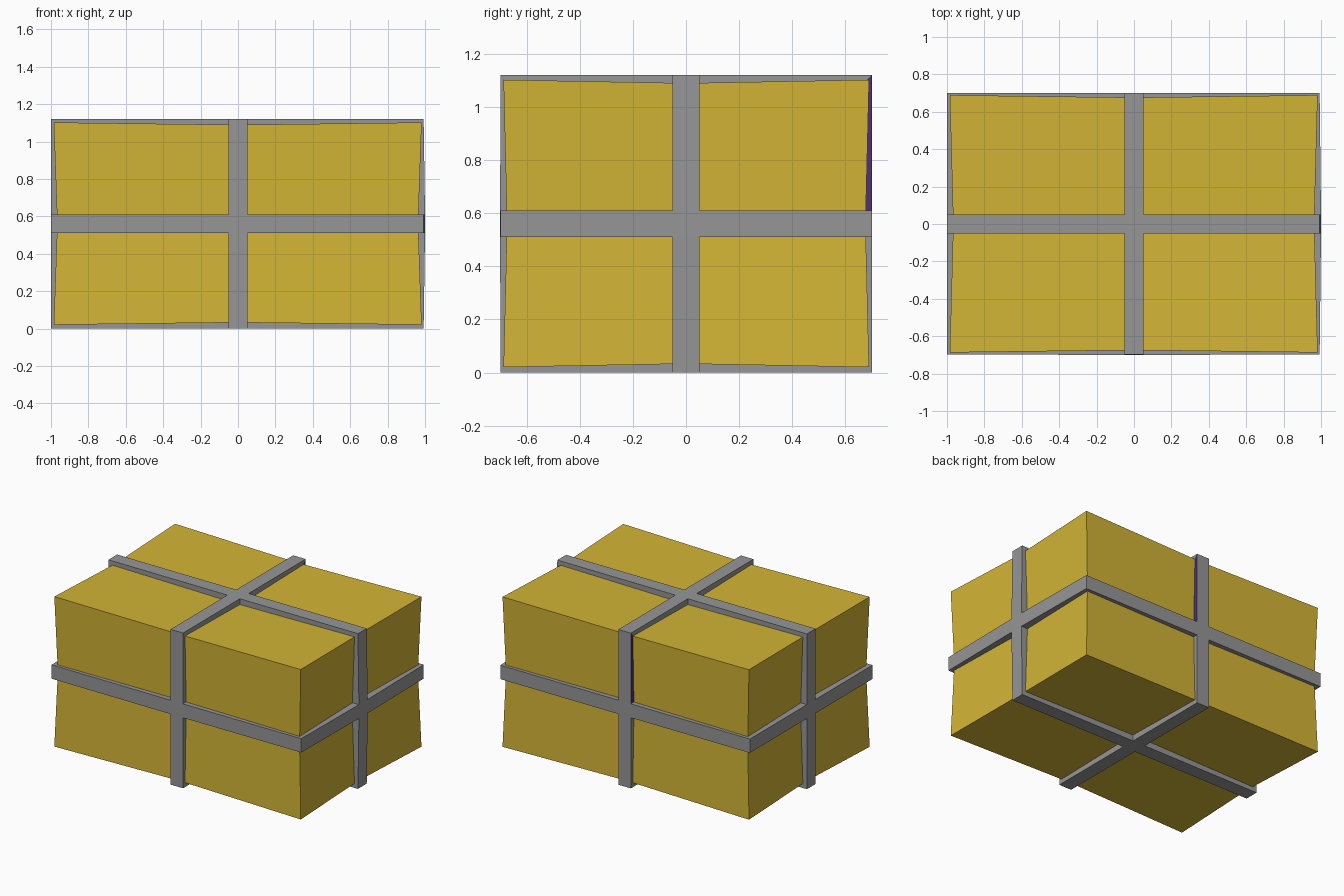
import bpy, bmesh
from mathutils import Vector

if "Cube" in bpy.data.objects:
    bpy.data.objects.remove(bpy.data.objects["Cube"])


def material(name, rgb):
    m = bpy.data.materials.new(name)
    m.diffuse_color = (*rgb, 1)
    m.use_nodes = True
    m.node_tree.nodes["Principled BSDF"].inputs["Base Color"].default_value = m.diffuse_color
    return m


yellow = material("mustard yellow", (0.65, 0.46, 0.036))
grey = material("strap grey", (0.305, 0.305, 0.305))
purple = material("dark purple", (0.075, 0.032, 0.18))

BAND = 0.05   # half width of every strap
MID_Z = 0.56


def lattice_box(lo, hi, shift_lo, shift_hi):
    """Box with 3x3 faces per side; shift moves each side outward per
    neighbouring axis that lies on a strap line."""
    bm = bmesh.new()
    verts = {}

    def vert(idx):
        if idx not in verts:
            co = []
            for a in range(3):
                mids = sum(idx[b] in (1, 2) for b in range(3) if b != a)
                c = MID_Z if a == 2 else 0
                co.append((lo[a] - shift_lo[a] * mids, c - BAND, c + BAND,
                           hi[a] + shift_hi[a] * mids)[idx[a]])
            verts[idx] = bm.verts.new(co)
        return verts[idx]

    for a in range(3):
        for side in (0, 3):
            for i in range(3):
                for j in range(3):
                    quad = []
                    for u, v in ((i, j), (i + 1, j), (i + 1, j + 1), (i, j + 1)):
                        idx = [0, 0, 0]
                        idx[a], idx[(a + 1) % 3], idx[(a + 2) % 3] = side, u, v
                        quad.append(vert(tuple(idx)))
                    bm.faces.new(quad if side else quad[::-1])
    bm.normal_update()
    return bm, verts


def finish(bm, name, mats):
    me = bpy.data.meshes.new(name)
    bm.to_mesh(me)
    bm.free()
    for m in mats:
        me.materials.append(m)
    ob = bpy.data.objects.new(name, me)
    bpy.context.collection.objects.link(ob)


# box body, pinched where the straps press in
bm, _ = lattice_box((-0.985, -0.687, 0.02), (0.982, 0.689, 1.102),
                    (-0.017, -0.012, -0.012), (-0.017, -0.012, -0.012))
finish(bm, "box_body", [yellow])

# crossing straps: outer shell without the corner panels
bm, verts = lattice_box((-1, -0.695, 0), (0.985, 0.7, 1.12),
                        (0, 0.0025, 0), (0.0075, 0, 0))
corners = [v for k, v in verts.items() if all(i in (0, 3) for i in k)]
inward = {v: Vector([0.08 if i == 0 else -0.08 if i == 3 else 0 for i in k])
          for k, v in verts.items()}
bmesh.ops.delete(bm, geom=corners, context='VERTS')

# strap side walls reaching into the box
pairs = {}
for e in [e for e in bm.edges if e.is_boundary]:
    new = []
    for v in e.verts:
        if v not in pairs:
            pairs[v] = bm.verts.new(v.co + inward[v])
        new.append(pairs[v])
    loop = e.link_loops[0]
    a, b = loop.vert, loop.link_loop_next.vert
    f = bm.faces.new((b, a, pairs[a], pairs[b]))
    f.normal_update()
    # upper side walls of the back strap are purple
    c = f.calc_center_median()
    if abs(f.normal.x) > 0.9 and c.y > 0.55 and c.z > MID_Z + BAND:
        f.material_index = 1
finish(bm, "straps", [grey, purple])
